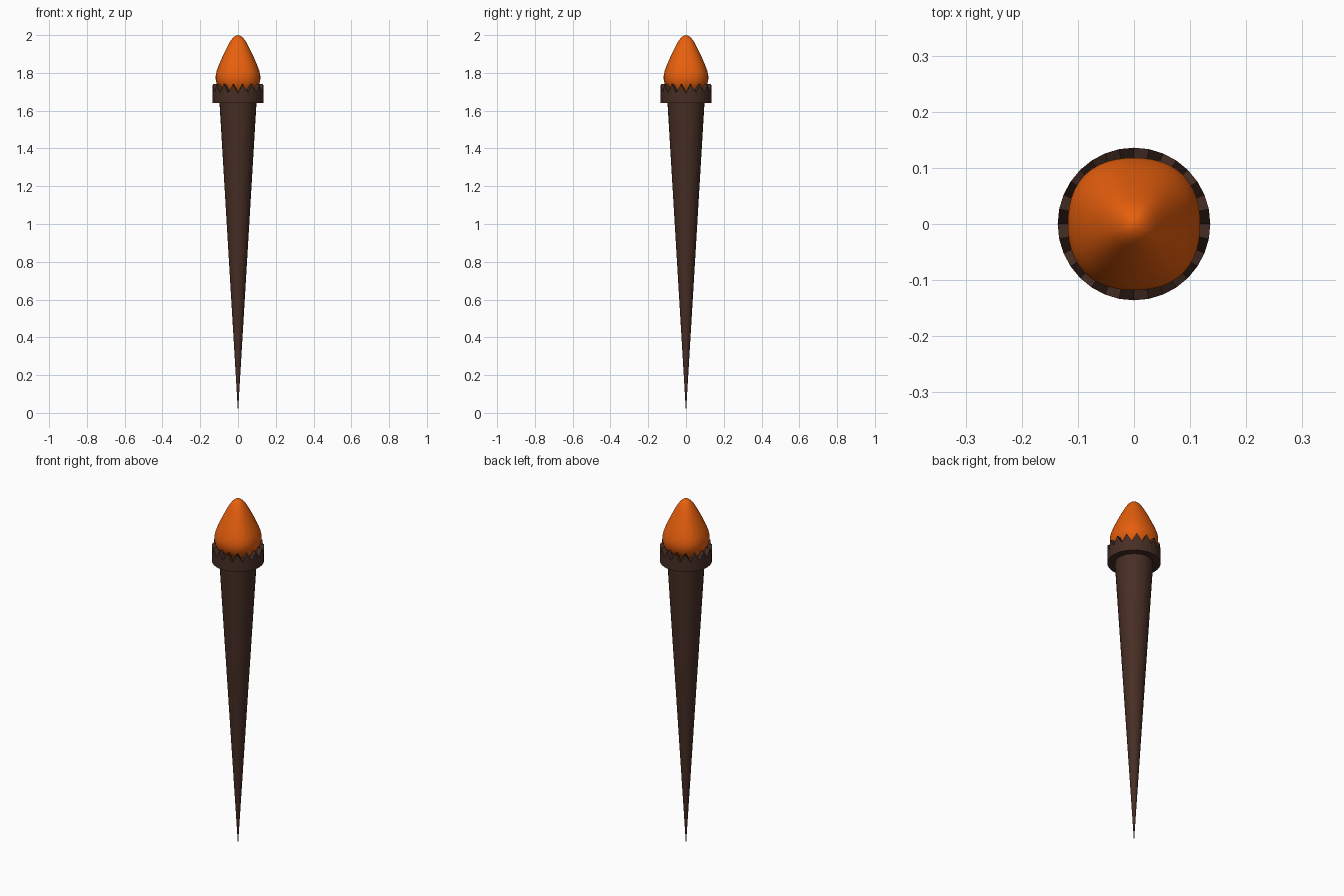
import bpy, bmesh, math

if "Cube" in bpy.data.objects:
    bpy.data.objects.remove(bpy.data.objects["Cube"])

def material(name, col):
    m = bpy.data.materials.new(name)
    m.diffuse_color = (*col, 1)
    m.use_nodes = True
    m.node_tree.nodes["Principled BSDF"].inputs["Base Color"].default_value = m.diffuse_color
    return m

wood = material("dark_wood", (0.062, 0.027, 0.018))
fire = material("flame_orange", (0.80, 0.115, 0.004))

def finish(name, bm, mat, smooth=None):
    bmesh.ops.recalc_face_normals(bm, faces=bm.faces)
    me = bpy.data.meshes.new(name)
    bm.to_mesh(me)
    bm.free()
    me.materials.append(mat)
    ob = bpy.data.objects.new(name, me)
    bpy.context.collection.objects.link(ob)
    if smooth:
        bpy.ops.object.select_all(action='DESELECT')
        ob.select_set(True)
        bpy.context.view_layer.objects.active = ob
        bpy.ops.object.shade_smooth_by_angle(angle=math.radians(smooth))
    return ob

def bridge(bm, a, b):
    n = len(a)
    for i in range(n):
        j = (i + 1) % n
        bm.faces.new((a[i], a[j], b[j], b[i]))

def ring(bm, n, radius, height):
    """radius and height are functions of index and angle"""
    out = []
    for i in range(n):
        t = 2 * math.pi * i / n
        r = radius(t)
        out.append(bm.verts.new((r * math.cos(t), r * math.sin(t), height(i))))
    return out

# handle: long pointed cone
bm = bmesh.new()
bmesh.ops.create_cone(bm, cap_ends=True, segments=32, radius1=0.0, radius2=0.099, depth=1.66)
bmesh.ops.remove_doubles(bm, verts=bm.verts, dist=1e-5)
bmesh.ops.translate(bm, verts=bm.verts, vec=(0, 0, 0.83))
finish("handle", bm, wood)

# collar: thick ring whose top edge is cut into pointed teeth
bm = bmesh.new()
N = 32
teeth = lambda i: 1.74 if i % 2 else 1.695
rings = [ring(bm, N, lambda t, r=r: r, h) for r, h in (
    (0.095, lambda i: 1.64), (0.136, lambda i: 1.64), (0.136, lambda i: 1.695),
    (0.136, teeth), (0.112, teeth), (0.112, lambda i: 1.695), (0.095, lambda i: 1.68))]
for a, b in zip(rings, rings[1:]):
    bridge(bm, a, b)
bm.faces.new(rings[-1])
bmesh.ops.remove_doubles(bm, verts=bm.verts, dist=1e-5)
finish("collar", bm, wood)

# flame: rounded teardrop with a slightly square cross-section
bm = bmesh.new()
profile = [(0.03, 1.678), (0.06, 1.687), (0.085, 1.70), (0.102, 1.72), (0.113, 1.742),
           (0.118, 1.765), (0.118, 1.785), (0.113, 1.81), (0.102, 1.84), (0.087, 1.875),
           (0.071, 1.91), (0.055, 1.942), (0.041, 1.967), (0.028, 1.985), (0.014, 1.996)]
rings = [ring(bm, 48, lambda t, r=r: r * (1 + 0.05 * math.sin(2 * t) ** 2), lambda i, z=z: z)
         for r, z in profile]
for a, b in zip(rings, rings[1:]):
    bridge(bm, a, b)
for rg, z in ((rings[0], 1.675), (rings[-1], 2.0)):
    tip = bm.verts.new((0, 0, z))
    for i in range(48):
        bm.faces.new((rg[i], rg[(i + 1) % 48], tip))
finish("flame", bm, fire, 60)
